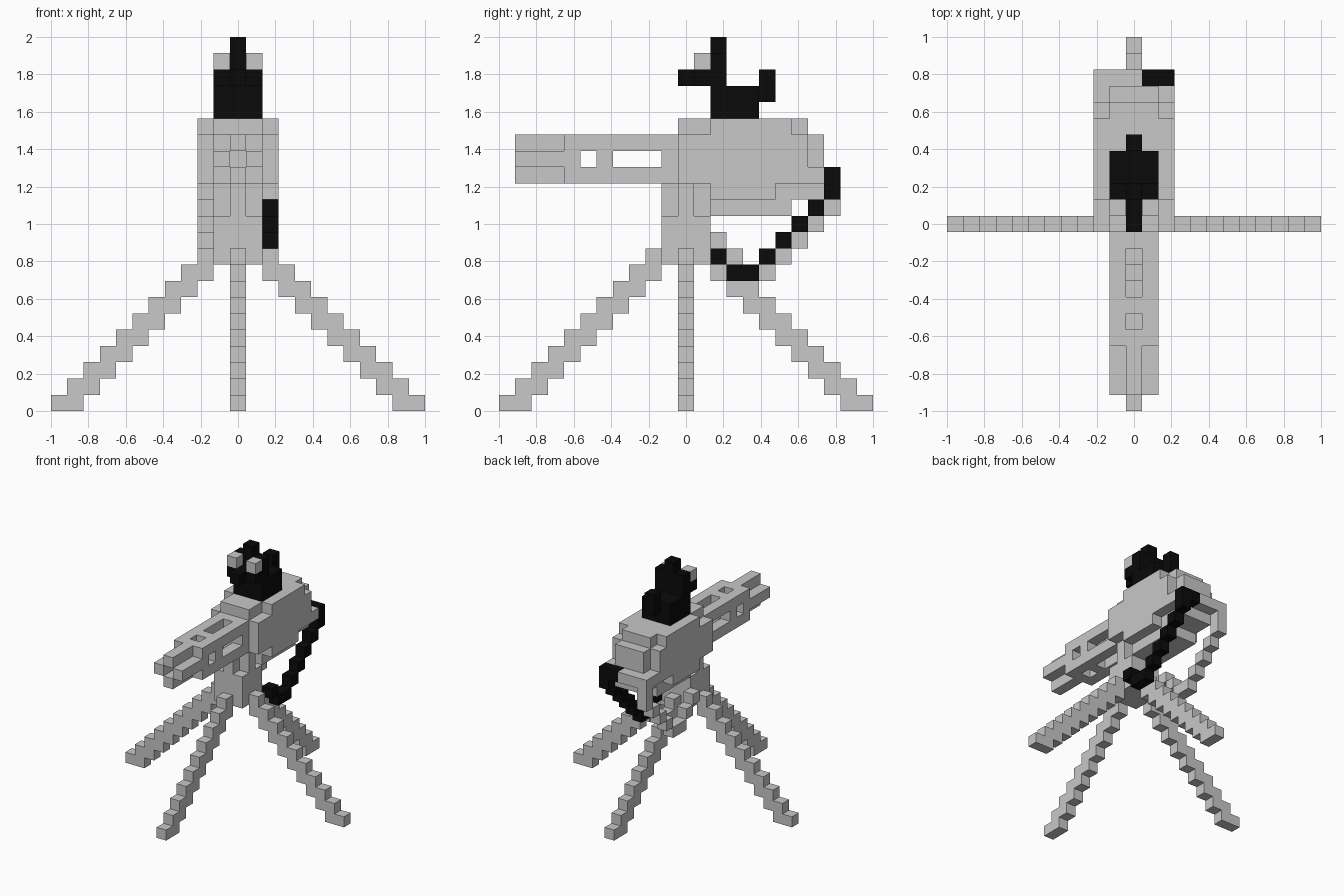
import bpy, bmesh
from mathutils import Vector

if "Cube" in bpy.data.objects:
    bpy.data.objects.remove(bpy.data.objects["Cube"])

U = 2 / 23          # edge length of one block
parts = {}          # name -> (set of block cells, material)


def material(name, rgb):
    m = bpy.data.materials.new(name)
    m.diffuse_color = (*rgb, 1)
    m.use_nodes = True
    m.node_tree.nodes["Principled BSDF"].inputs["Base Color"].default_value = m.diffuse_color
    return m


GREY = material("light_grey", (0.58, 0.58, 0.58))
BLACK = material("black", (0.003, 0.003, 0.003))


def box(x0, x1, y0, y1, z0, z1):
    """All cells in an inclusive block range (x, y centred on 0, z from 0)."""
    return {(x, y, z) for x in range(x0, x1 + 1)
            for y in range(y0, y1 + 1) for z in range(z0, z1 + 1)}


def add(name, mat, *cell_sets):
    parts[name] = (set().union(*cell_sets), mat)


# four stepped legs
for name, dx, dy in (("right_leg", 1, 0), ("left_leg", -1, 0),
                     ("back_leg", 0, 1), ("front_leg", 0, -1)):
    steps = [(i, r) for r in range(9) for i in (11 - r, 10 - r)] + [(2, 9)]
    add(name, GREY, {(dx * i, dy * i, r) for i, r in steps})

# central post with a cross-shaped neck
add("post", GREY, box(-1, 1, -1, 1, 9, 11))
add("post_neck", GREY, box(-1, 1, 0, 0, 12, 13), box(0, 0, -1, 1, 12, 13))

# main housing in layers
add("housing", GREY,
    box(-1, 1, 0, 7, 17, 17), box(-2, 2, 2, 6, 17, 17),
    box(-2, 2, 0, 7, 14, 16), box(-1, 1, 8, 8, 14, 16), box(-2, 2, 8, 8, 14, 14),
    box(-2, 2, 2, 5, 13, 13), box(-1, 1, 6, 8, 13, 13), box(-1, 1, 2, 6, 12, 12))

# hollow barrel: slotted sleeve, then a cross-shaped open muzzle
sleeve = box(-1, 1, -7, -1, 14, 16) - box(0, 0, -7, -2, 15, 15)
for y in (-6, -4, -3, -2):
    sleeve -= box(-1, 1, y, y, 15, 15) | box(0, 0, y, y, 14, 16)
add("barrel_sleeve", GREY, sleeve)
add("muzzle", GREY, box(0, 0, -10, -8, 14, 14), box(0, 0, -10, -8, 16, 16),
    box(-1, -1, -10, -8, 15, 15), box(1, 1, -10, -8, 15, 15))

# hanging cables on both sides, given as (y, z) steps
right = [(9, 14), (9, 13), (8, 12), (7, 11), (6, 10), (5, 9), (4, 8), (3, 8), (2, 9)]
left = [(9, 14), (9, 13), (9, 12), (8, 11), (7, 10), (6, 9), (5, 8), (4, 8), (3, 9), (2, 10)]
add("right_cable", BLACK, {(2, y, z) for y, z in right}, {(1, 9, 14)})
add("left_cable", GREY, {(-2, y, z) for y, z in left}, box(-1, 0, 9, 9, 14, 14))

# sight unit on top
add("sight_base", BLACK, box(-1, 1, 2, 4, 18, 19))
add("sight_rear", BLACK, box(0, 0, 5, 5, 19, 20))
add("sight_head", BLACK, box(-1, 1, 1, 2, 20, 20), box(0, 0, 0, 0, 20, 20),
    box(-1, 1, 2, 2, 21, 21), box(0, 0, 2, 2, 22, 22))
add("sight_lenses", GREY, {(-1, 1, 21), (1, 1, 21)})

# mesh each part, leaving out faces buried against other blocks
filled = set().union(*(cells for cells, _ in parts.values()))
AXES = [Vector(v) for v in ((1, 0, 0), (0, 1, 0), (0, 0, 1))]
for name, (cells, mat) in parts.items():
    bm = bmesh.new()
    for cell in sorted(cells):
        centre = Vector(cell) + Vector((0, 0, 0.5))
        for a in range(3):
            for s in (1, -1):
                n = AXES[a] * s
                if tuple(int(c) for c in Vector(cell) + n) in filled:
                    continue
                p, q = AXES[(a + 1) % 3] * s, AXES[(a + 2) % 3]
                corners = [centre + (n + p * i + q * j) / 2
                           for i, j in ((-1, -1), (1, -1), (1, 1), (-1, 1))]
                bm.faces.new([bm.verts.new(c * U) for c in corners])
    bmesh.ops.remove_doubles(bm, verts=bm.verts, dist=1e-4)
    mesh = bpy.data.meshes.new(name)
    bm.to_mesh(mesh)
    bm.free()
    mesh.materials.append(mat)
    bpy.context.collection.objects.link(bpy.data.objects.new(name, mesh))
